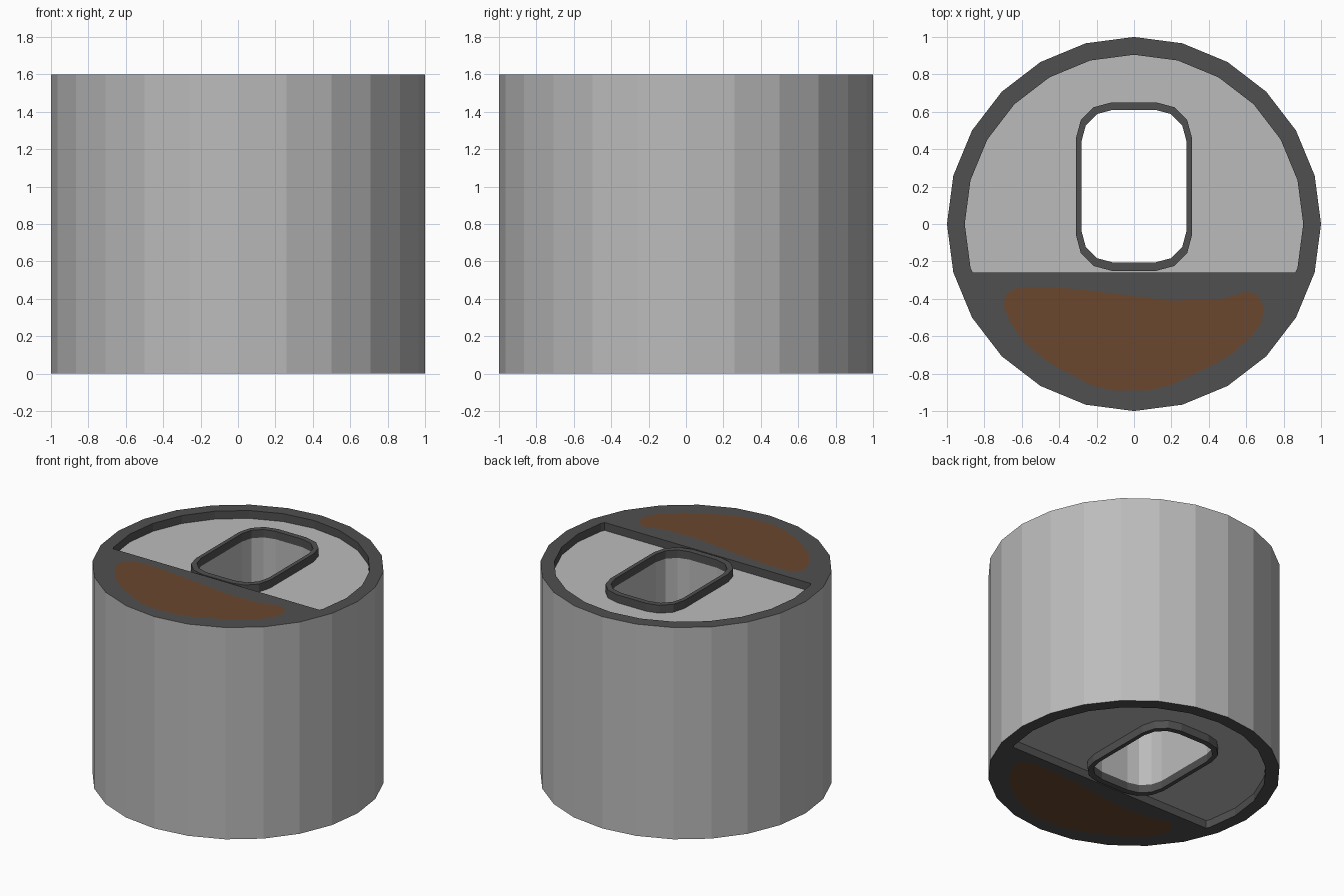
import bpy, bmesh, math

if "Cube" in bpy.data.objects:
    bpy.data.objects.remove(bpy.data.objects["Cube"])

H, DEPTH, SIDES = 1.6, 0.06, 24


def material(name, rgb):
    m = bpy.data.materials.new(name)
    m.diffuse_color = (*rgb, 1)
    m.use_nodes = True
    m.node_tree.nodes["Principled BSDF"].inputs["Base Color"].default_value = m.diffuse_color
    return m


GREY = material("light grey", (0.50, 0.50, 0.50))
DARK = material("dark grey", (0.08, 0.08, 0.08))
BROWN = material("rust brown", (0.144, 0.063, 0.028))


def circle(r):
    return [(r * math.cos(2 * math.pi * i / SIDES), r * math.sin(2 * math.pi * i / SIDES))
            for i in range(SIDES)]


def rounded_rect(hx, y0, y1, r, seg=3):
    pts = []
    for q, (sx, cy) in enumerate([(1, y1 - r), (-1, y1 - r), (-1, y0 + r), (1, y0 + r)]):
        for i in range(seg + 1):
            a = math.pi / 2 * (q + i / seg)
            pts.append((sx * (hx - r) + r * math.cos(a), cy + r * math.sin(a)))
    return pts


def wall(bm, loop, z0, z1, inward=False):
    """Vertical band along a counter-clockwise loop."""
    lo = [bm.verts.new((x, y, z0)) for x, y in loop]
    hi = [bm.verts.new((x, y, z1)) for x, y in loop]
    for i in range(len(loop)):
        j = (i + 1) % len(loop)
        f = [lo[i], lo[j], hi[j], hi[i]]
        bm.faces.new(f[::-1] if inward else f)


def fill(bm, loops, z):
    """Flat upward face bounded by an outline and optional holes."""
    edges = []
    for loop in loops:
        vs = [bm.verts.new((x, y, z)) for x, y in loop]
        edges += [bm.edges.new((vs[i - 1], vs[i])) for i in range(len(vs))]
    res = bmesh.ops.triangle_fill(bm, edges=edges, use_beauty=True, normal=(0, 0, 1))
    for f in res["geom"]:
        if isinstance(f, bmesh.types.BMFace):
            f.normal_update()
            if f.normal.z < 0:
                f.normal_flip()


def finish(bm, name, mat, flip=False):
    bmesh.ops.remove_doubles(bm, verts=bm.verts, dist=1e-5)
    me = bpy.data.meshes.new(name)
    bm.to_mesh(me)
    bm.free()
    me.materials.append(mat)
    ob = bpy.data.objects.new(name, me)
    bpy.context.collection.objects.link(ob)
    ob.location.z = H / 2
    if flip:
        ob.rotation_euler.y = math.pi
    return ob


# Outlines
outer = circle(1.0)
recess = [(0.862, -0.26)] + [p for p in
          [(0.905 * math.cos(math.radians(a)), 0.905 * math.sin(math.radians(a)))
           for a in range(-15, 196, 15)]] + [(-0.862, -0.26)]
rim_out = rounded_rect(0.31, -0.25, 0.65, 0.19)
rim_in = rounded_rect(0.28, -0.205, 0.61, 0.165)
patch = [(-.62, -.34), (-.68, -.37), (-.70, -.43), (-.66, -.53), (-.58, -.64), (-.47, -.73),
         (-.37, -.79), (-.23, -.86), (-.12, -.89), (.08, -.89), (.20, -.86), (.35, -.79),
         (.50, -.71), (.62, -.61), (.68, -.53), (.695, -.45), (.66, -.38), (.60, -.36),
         (.54, -.38), (.47, -.40), (.20, -.41), (0, -.385), (-.20, -.36), (-.40, -.34)]
top = H / 2
floor = top - DEPTH

# Outer drum wall
bm = bmesh.new()
wall(bm, outer, -top, top)
finish(bm, "drum_wall", GREY)

# Inner tube of the through hole
bm = bmesh.new()
wall(bm, rim_in, -floor, floor, inward=True)
finish(bm, "hole_tube", GREY)

# Both ends are the same, the lower one turned over
for side, flip in (("top", False), ("bottom", True)):
    # Dark frame with recess edge
    bm = bmesh.new()
    fill(bm, [outer, recess, patch], top)
    wall(bm, recess, floor, top, inward=True)
    finish(bm, side + "_frame", DARK, flip)

    # Brown patch set in the frame
    bm = bmesh.new()
    fill(bm, [patch], top)
    finish(bm, side + "_patch", BROWN, flip)

    # Recessed floor
    bm = bmesh.new()
    fill(bm, [recess, rim_out], floor)
    finish(bm, side + "_recess_floor", GREY, flip)

    # Raised rim round the hole
    bm = bmesh.new()
    fill(bm, [rim_out, rim_in], top)
    wall(bm, rim_out, floor, top)
    wall(bm, rim_in, floor, top, inward=True)
    finish(bm, side + "_hole_rim", DARK, flip)
